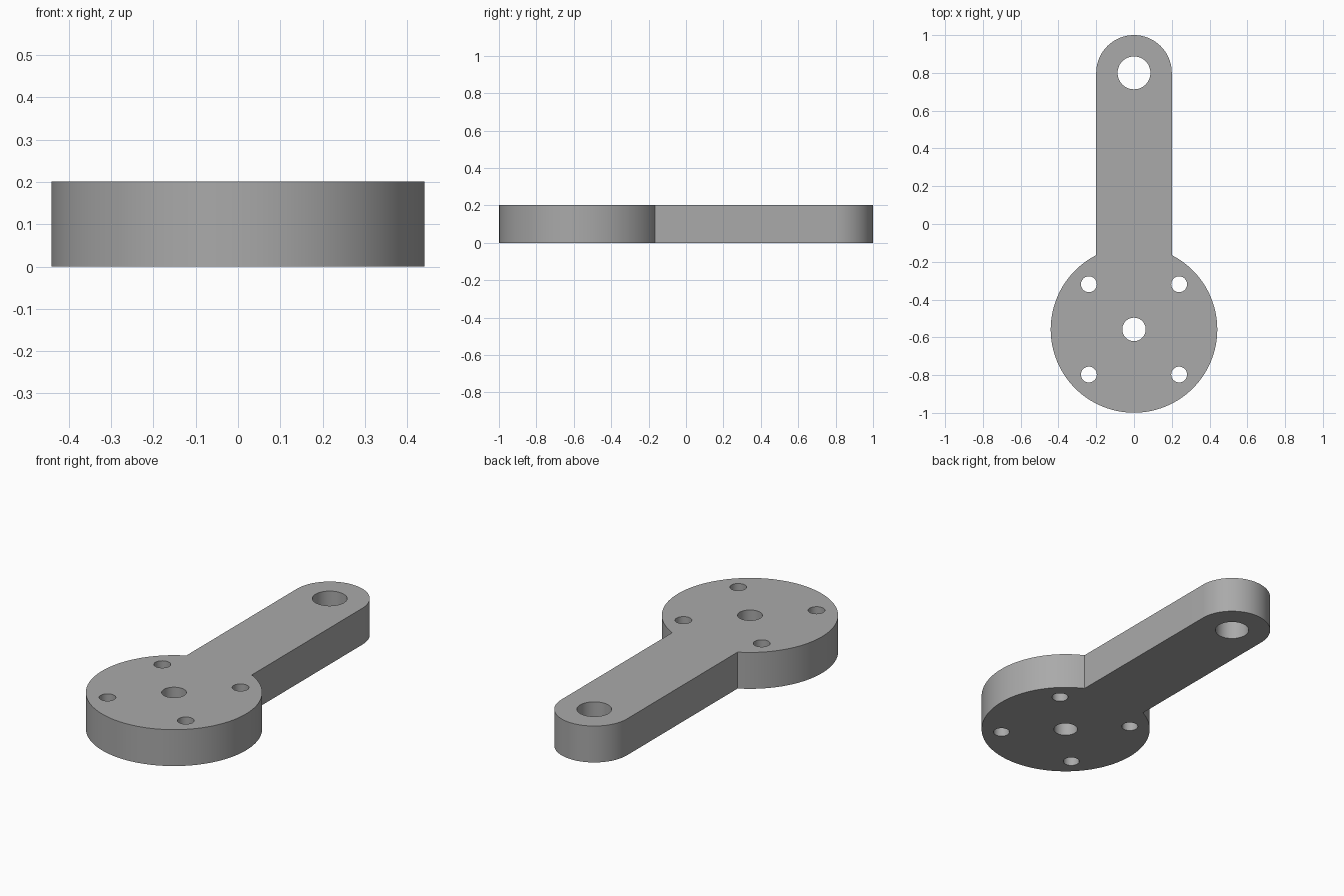
import bpy
import bmesh
from math import acos, cos, pi, radians, sin

cube = bpy.data.objects.get("Cube")
if cube:
    bpy.data.objects.remove(cube, do_unlink=True)

THICKNESS = 0.201
DISC_R, DISC_Y = 0.441, -0.558
ARM_R, ARM_Y = 0.2, 0.8
BOLT = 0.239


def arc(cx, cy, r, start, end, steps):
    """Points along an arc, both ends included."""
    angles = [start + (end - start) * i / steps for i in range(steps + 1)]
    return [(cx + r * cos(a), cy + r * sin(a)) for a in angles]


def circle(cx, cy, r, steps=48):
    return arc(cx, cy, r, 0, 2 * pi, steps)[:-1]


def add_loop(bm, points):
    verts = [bm.verts.new((x, y, 0)) for x, y in points]
    for a, b in zip(verts, verts[1:] + verts[:1]):
        bm.edges.new((a, b))


# Outline: rounded arm end, then the disc between the two arm sides
join = acos(ARM_R / DISC_R)
outline = arc(0, ARM_Y, ARM_R, 0, pi, 40)
outline += arc(0, DISC_Y, DISC_R, pi - join, 2 * pi + join, 96)

# Holes: arm pin, disc centre, four bolts
holes = [circle(0, ARM_Y, 0.087), circle(0, DISC_Y, 0.062)]
holes += [circle(sx * BOLT, DISC_Y + sy * BOLT, 0.042, 32)
          for sx in (-1, 1) for sy in (-1, 1)]

# Fill the flat profile and extrude it to a plate
bm = bmesh.new()
for points in [outline] + holes:
    add_loop(bm, points)
bmesh.ops.triangle_fill(bm, edges=bm.edges[:], use_beauty=True)
top = bmesh.ops.extrude_face_region(bm, geom=bm.faces[:], use_keep_orig=True)
bmesh.ops.translate(bm, vec=(0, 0, THICKNESS),
                    verts=[v for v in top["geom"] if isinstance(v, bmesh.types.BMVert)])
bmesh.ops.recalc_face_normals(bm, faces=bm.faces[:])
mesh = bpy.data.meshes.new("lever_arm")
bm.to_mesh(mesh)
bm.free()

# Plain grey
grey = bpy.data.materials.new("grey")
grey.use_nodes = True
color = (0.4, 0.4, 0.4, 1)
grey.diffuse_color = color
grey.node_tree.nodes["Principled BSDF"].inputs["Base Color"].default_value = color
mesh.materials.append(grey)

lever = bpy.data.objects.new("lever_arm", mesh)
bpy.context.collection.objects.link(lever)
bpy.ops.object.select_all(action="DESELECT")
lever.select_set(True)
bpy.context.view_layer.objects.active = lever
bpy.ops.object.shade_smooth_by_angle(angle=radians(30))
